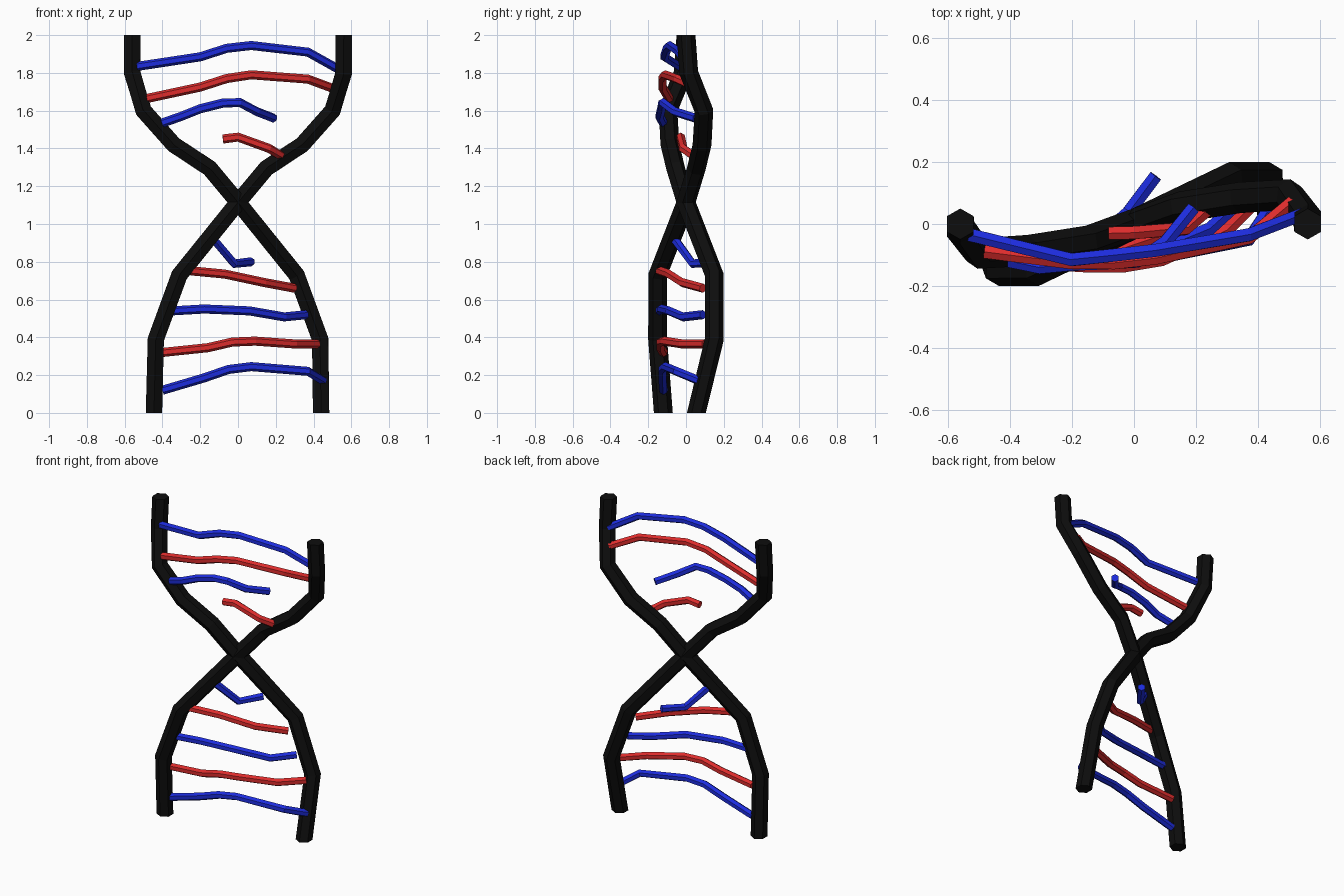
import bpy, bmesh
from math import sin, cos, pi
from mathutils import Vector

if "Cube" in bpy.data.objects:
    bpy.data.objects.remove(bpy.data.objects["Cube"])


def material(name, rgb):
    m = bpy.data.materials.new(name)
    m.diffuse_color = (*rgb, 1)
    m.use_nodes = True
    m.node_tree.nodes["Principled BSDF"].inputs["Base Color"].default_value = m.diffuse_color
    return m


BLACK = material("black", (0.004, 0.004, 0.004))
BLUE = material("blue", (0.012, 0.025, 0.72))
RED = material("red", (0.72, 0.025, 0.025))


def tube(name, pts, radius, mat, ref, flat_ends=None, sides=6):
    """Sweep a flat-sided hexagon along pts; one corner points towards ref."""
    pts = [Vector(p) for p in pts]
    ref = Vector(ref)
    bm = bmesh.new()
    rings = []
    for i, p in enumerate(pts):
        a = (p - pts[max(i - 1, 0)]).normalized()
        b = (pts[min(i + 1, len(pts) - 1)] - p).normalized()
        t = (a + b).normalized()
        if flat_ends and i in (0, len(pts) - 1):
            t = Vector(flat_ends)
        side = t.cross(ref).normalized()
        up = side.cross(t)
        rings.append([bm.verts.new(p + radius * (up * cos(2 * pi * k / sides)
                                                 + side * sin(2 * pi * k / sides)))
                      for k in range(sides)])
    for r, s in zip(rings, rings[1:]):
        for k in range(sides):
            n = (k + 1) % sides
            bm.faces.new((r[k], r[n], s[n], s[k]))
    bm.faces.new(rings[0])
    bm.faces.new(rings[-1])
    bmesh.ops.recalc_face_normals(bm, faces=bm.faces)
    me = bpy.data.meshes.new(name)
    bm.to_mesh(me)
    bm.free()
    me.materials.append(mat)
    ob = bpy.data.objects.new(name, me)
    bpy.context.collection.objects.link(ob)


# Two crossing strands: each bottom end leads to the opposite top end
strand = [(-.445, -.12, 0), (-.435, -.15, .39), (-.31, -.15, .73), (0, 0, 1.115),
          (.15, .055, 1.295), (.34, .085, 1.42), (.5, .095, 1.6),
          (.56, .015, 1.8), (.56, 0, 2)]
tube("strand_left_to_right", strand, .05, BLACK, (0, 1, 0), (0, 0, 1))
mirrored = [(-x, -y, z) for x, y, z in strand]
mirrored[0] = (.44, .055, 0)
tube("strand_right_to_left", mirrored, .05, BLACK, (0, 1, 0), (0, 0, 1))

# Rungs, top to bottom, alternating blue and red
rungs = [
    [(-.53, -.035, 1.835), (-.2, -.115, 1.885), (-.06, -.1, 1.93),
     (.07, -.085, 1.945), (.37, -.035, 1.91), (.54, .03, 1.815)],
    [(-.48, -.09, 1.665), (-.2, -.125, 1.725), (-.06, -.125, 1.77),
     (.07, -.11, 1.79), (.37, -.045, 1.767), (.51, .07, 1.715)],
    [(-.4, -.12, 1.535), (-.3, -.14, 1.57), (-.2, -.13, 1.61), (-.08, -.125, 1.64),
     (.01, -.12, 1.643), (.1, -.06, 1.595), (.19, .05, 1.56)],
    [(-.08, -.03, 1.45), (0, -.028, 1.46), (.165, -.015, 1.4), (.23, .04, 1.36)],
    [(-.13, -.06, .92), (-.02, .035, .79), (.07, .155, .8)],
    [(-.25, -.14, .752), (-.07, -.09, .735), (.14, -.02, .69), (.3, .09, .66)],
    [(-.35, -.14, .54), (-.18, -.13, .55), (.06, -.09, .54), (.245, -.015, .508),
     (.36, .09, .52)],
    [(-.4, -.12, .32), (-.16, -.135, .345), (-.03, -.135, .375), (.09, -.115, .38),
     (.3, -.02, .365), (.42, .1, .365)],
    [(-.4, -.12, .12), (-.18, -.125, .185), (-.05, -.125, .23), (.07, -.11, .245),
     (.37, -.05, .22), (.45, .07, .17)],
]
for i, pts in enumerate(rungs):
    even = i < 4 and i % 2 == 0 or i >= 4 and i % 2 == 0
    tube(f"rung_{i + 1}", pts, .024, BLUE if even else RED, (0, 0, 1))
